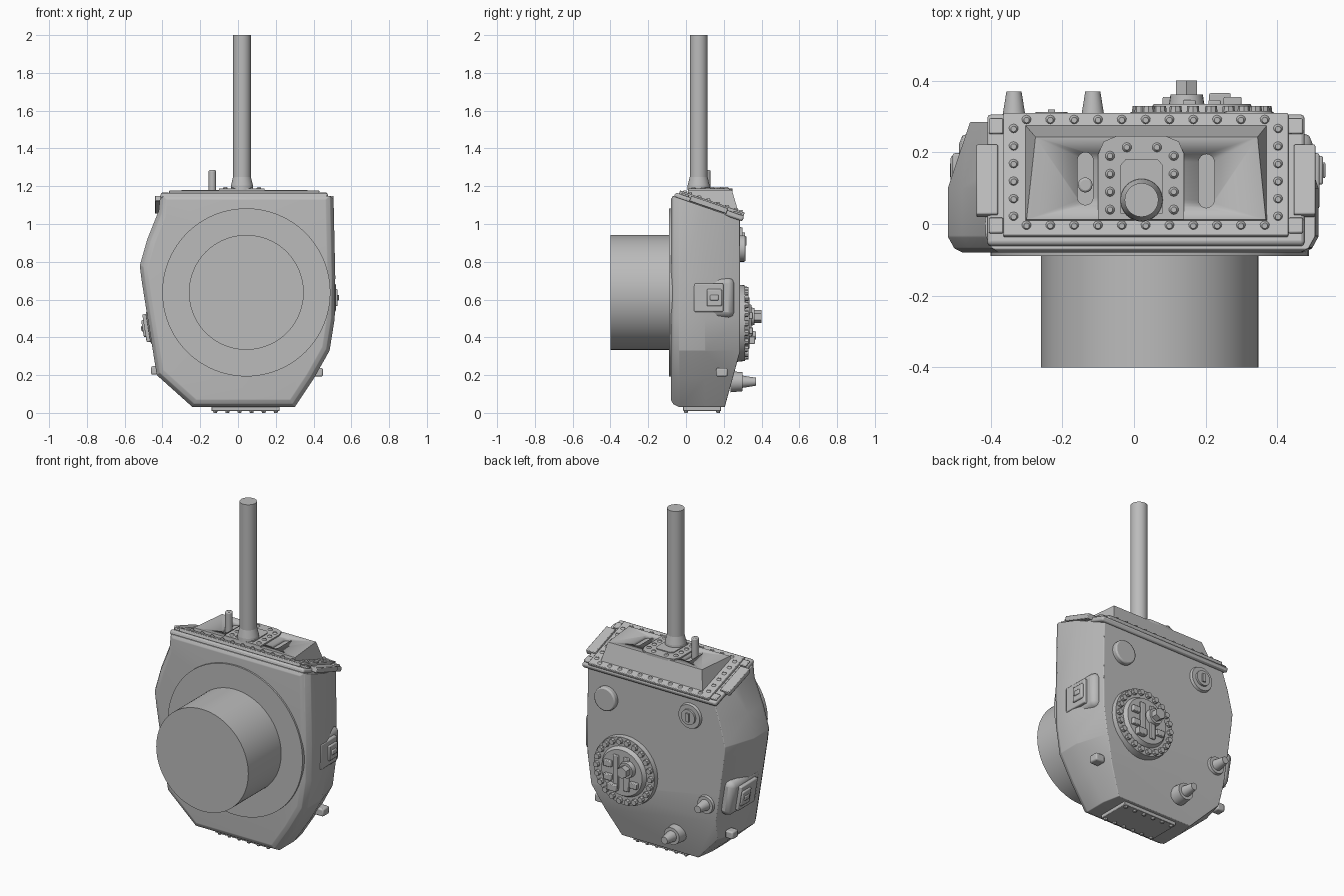
import bpy, bmesh, math
from mathutils import Matrix, Vector

if "Cube" in bpy.data.objects:
    bpy.data.objects.remove(bpy.data.objects["Cube"])

GREY = (0.5, 0.5, 0.5, 1)
mat = bpy.data.materials.new("cast_grey")
mat.use_nodes = True
mat.diffuse_color = GREY
mat.node_tree.nodes["Principled BSDF"].inputs["Base Color"].default_value = GREY

T = Matrix.Translation
BACK = Matrix.Rotation(math.radians(-90), 4, 'X')    # local z points to +y
LID = T((0.033, 0.1325, 1.1215)) @ Matrix.Rotation(math.radians(-19), 4, 'X')
SLOPE = math.tan(math.radians(19))


def finish(name, bm, bevel=0.0, segs=2, angle=30):
    bmesh.ops.recalc_face_normals(bm, faces=bm.faces)
    me = bpy.data.meshes.new(name)
    bm.to_mesh(me)
    bm.free()
    me.materials.append(mat)
    ob = bpy.data.objects.new(name, me)
    bpy.context.collection.objects.link(ob)
    if bevel:
        m = ob.modifiers.new("bevel", 'BEVEL')
        m.width, m.segments, m.angle_limit = bevel, segs, math.radians(angle)
    bpy.ops.object.select_all(action='DESELECT')
    bpy.context.view_layer.objects.active = ob
    ob.select_set(True)
    bpy.ops.object.shade_smooth_by_angle(angle=math.radians(35))
    return ob


def add_box(bm, size, loc, frame=Matrix()):
    m = frame @ T(loc) @ Matrix.Diagonal((*size, 1))
    bmesh.ops.create_cube(bm, size=1, matrix=m)


def add_cone(bm, r1, r2, depth, loc, frame=Matrix(), n=32):
    """Frustum standing on loc along the frame's z."""
    bmesh.ops.create_cone(bm, cap_ends=True, segments=n, radius1=r1, radius2=r2,
                          depth=depth, matrix=frame @ T(Vector(loc) + Vector((0, 0, depth / 2))))


def back_cone(bm, r1, r2, x, z, y0, y1, n=32):
    add_cone(bm, r1, r2, y1 - y0, (0, 0, 0), T((x, y0, z)) @ BACK, n)


def box(name, size, loc, frame=Matrix(), bevel=0.006):
    bm = bmesh.new()
    add_box(bm, size, loc, frame)
    return finish(name, bm, bevel)


def prism(name, pts, z0, z1, bevel=0):
    bm = bmesh.new()
    f = bm.faces.new([bm.verts.new((x, y, z0)) for x, y in pts])
    ext = bmesh.ops.extrude_face_region(bm, geom=[f])
    for v in ext["geom"]:
        if isinstance(v, bmesh.types.BMVert):
            v.co.z = z1
    return finish(name, bm, bevel)


def slot(x, y0, y1, r):
    arc = [i * math.pi / 8 for i in range(9)]
    return ([(x + r * math.cos(a), y1 - r + r * math.sin(a)) for a in arc]
            + [(x - r * math.cos(a), y0 + r - r * math.sin(a)) for a in arc])


# Main casing: outline lofted from front to back, then trimmed by sloping planes
outline = [(-.24, .03), (.30, .03), (.40, .18), (.485, .33), (.512, .5), (.515, .72),
           (.505, 1.17), (-.41, 1.17), (-.42, 1.07), (-.48, .92), (-.52, .78),
           (-.51, .7), (-.475, .48), (-.43, .2)]
stations = [(-.08, .92, .93), (-.068, .965, .97), (-.035, 1, 1), (.1, 1, 1), (.285, .88, 1)]
bm = bmesh.new()
rings = [[bm.verts.new((x * sx, y, .6 + (z - .6) * sz)) for x, z in outline]
         for y, sx, sz in stations]
for a, b in zip(rings, rings[1:]):
    for i in range(len(a)):
        j = (i + 1) % len(a)
        bm.faces.new((a[i], a[j], b[j], b[i]))
bm.faces.new(rings[0])
bm.faces.new(rings[-1])
cuts = [(LID @ Vector((0, 0, -.04)), LID.to_3x3() @ Vector((0, 0, 1))),
        (Vector((0, .285, .32)), Vector((0, .29, -.08)))]
for co, no in cuts:
    bmesh.ops.bisect_plane(bm, geom=bm.verts[:] + bm.edges[:] + bm.faces[:],
                           plane_co=co, plane_no=no, clear_outer=True)
    bmesh.ops.holes_fill(bm, edges=bm.edges[:], sides=0)
finish("casing", bm, 0.018, 3, 20)

# Front flange and big drum
front = Matrix.Rotation(math.radians(90), 4, 'X')
for name, r, y, d in (("front_flange", .445, -.06, .03), ("front_drum", .304, -.08, .32)):
    bm = bmesh.new()
    add_cone(bm, r, r, d, (0, 0, 0), T((.044, y, .638)) @ front, 96)
    finish(name, bm)

# Sloping lid with tabs and corner pads
box("lid_flange", (.885, .385, .03), (0, 0, -.033), LID, .01)
box("lid_plate", (.795, .362, .02), (0, .008, -.01), LID, .004)
bm = bmesh.new()
for s in (-1, 1):
    add_box(bm, (.06, .206, .03), (s * .443, -.005, -.022), LID)
    for v in (-.14, .153):
        add_box(bm, (.04, .045, .012), (s * .418, v, -.014), LID)
finish("lid_tabs", bm, .004)

# Raised wedge with a level top, dying into the lid at the front
def lid_z(y):
    return 1.1215 - SLOPE * (y - .1325)

bm = bmesh.new()
low = [bm.verts.new((x, y, lid_z(y) - .01)) for x, y in
       ((-.305, .008), (.373, .008), (.373, .278), (-.305, .278))]
top = [bm.verts.new((x, y, 1.18)) for x, y in
       ((-.30, .012), (.368, .012), (.345, .243), (-.275, .243))]
bm.faces.new(low)
bm.faces.new(top)
for i in range(4):
    j = (i + 1) % 4
    bm.faces.new((low[i], low[j], top[j], top[i]))
wedge = finish("lid_wedge", bm)
for x, y0, y1 in ((-.136, .053, .2), (.202, .045, .195)):
    cutter = prism("slot_cutter", slot(x, y0, y1, .022), 1.163, 1.25)
    m = wedge.modifiers.new("slot", 'BOOLEAN')
    m.operation, m.object, m.solver = 'DIFFERENCE', cutter, 'EXACT'
    bpy.context.view_layer.objects.active = wedge
    bpy.ops.object.modifier_apply(modifier=m.name)
    bpy.data.objects.remove(cutter)

# Lever mount, lever and small selector pin
prism("lever_mount", [(-.1, .012), (.14, .012), (.14, .195), (.125, .23), (.09, .245),
                      (-.05, .245), (-.085, .23), (-.1, .195)], 1.17, 1.188)
prism("lever_pad", [(-.037, .03), (.08, .03), (.08, .165), (.065, .182), (-.022, .182),
                    (-.037, .165)], 1.18, 1.193)
bm = bmesh.new()
z = 1.18
for r1, r2, z2 in ((.06, .058, 1.205), (.058, .047, 1.25), (.047, .047, 2.0)):
    add_cone(bm, r1, r2, z2 - z, (.021, .067, z), n=48)
    z = z2
finish("lever", bm)
prism("selector_pin", slot(-.136, .088, .13, .02), 1.15, 1.285, .006)

# Lid bolts
bm = bmesh.new()
spots = [(-.30 + .0665 * i, y) for i in range(11) for y in (-.005, .29)]
spots += [(x, .02 + .049 * i) for i in range(6) for x in (-.336, .402)]
for x, y in spots:
    add_cone(bm, .014, .008, .01, (x, y, lid_z(y) - .002), n=10)
mount = [(x, .04 + .05 * i) for i in range(4) for x in (-.067, .111)]
for x, y in mount + [(-.02, .214), (.064, .214)]:
    add_cone(bm, .014, .008, .009, (x, y, 1.187), n=10)
finish("lid_bolts", bm)

# Rear hub cover: stepped rings, bolt circle, ribs and plugs
HX, HZ = .19, .475
bm = bmesh.new()
back_cone(bm, .205, .2, HX, HZ, .27, .312, 48)
for i in range(22):
    a = i * math.tau / 22
    back_cone(bm, .019, .016, HX + .178 * math.cos(a), HZ + .178 * math.sin(a), .30, .33, 8)
back_cone(bm, .155, .135, HX, HZ, .30, .335, 48)
finish("hub_cover", bm)
bm = bmesh.new()
for dx, w, dz, h, y in ((-.035, .035, 0, .2, .346), (.035, .035, 0, .2, .346),
                        (.085, .05, .04, .035, .355), (.085, .05, -.04, .035, .355),
                        (-.085, .05, -.05, .035, .355), (.05, .06, -.09, .04, .365)):
    add_box(bm, (w, y - .32, h), (HX + dx, (y + .32) / 2, HZ + dz))
finish("hub_ribs", bm, .004)
bm = bmesh.new()
back_cone(bm, .05, .045, .147, .51, .33, .362, 24)
back_cone(bm, .034, .034, .147, .51, .36, .4, 6)
finish("hub_plug", bm)

# Other rear fittings
bm = bmesh.new()
back_cone(bm, .07, .07, .32, .87, .27, .315)
finish("rear_cap", bm, .008)
bm = bmesh.new()
for r1, r2, y0, y1 in ((.078, .07, .275, .3), (.045, .045, .29, .312)):
    back_cone(bm, r1, r2, -.23, .91, y0, y1)
add_box(bm, (.02, .02, .05), (-.23, .31, .91))
finish("rear_filler", bm)
for name, x, z, y in (("upper_drain", -.335, .41, .275), ("lower_drain", -.115, .165, .235)):
    bm = bmesh.new()
    back_cone(bm, .056, .05, x, z, y, .3)
    back_cone(bm, .034, .021, x, z, .29, .37)
    finish(name, bm)

# Side bosses with latch boxes and small studs
for side, s, x, z, tilt in (("left", 1, .5, .61, 0), ("right", -1, -.478, .45, 9)):
    f = T((x, .12, z)) @ Matrix.Rotation(math.radians(-tilt), 4, 'Y')
    box(side + "_boss", (.14, .27, .21), (-s * .072, 0, 0), f, .03)
    bm = bmesh.new()
    add_box(bm, (.045, .155, .15), (-s * .005, 0, 0), f)
    add_box(bm, (.02, .08, .09), (s * .018, .03, 0), f)
    add_box(bm, (.012, .045, .03), (s * .029, .03, 0), f)
    finish(side + "_latch", bm, .006)
box("left_stud", (.06, .06, .045), (.42, .19, .215), bevel=.008)
box("right_stud", (.05, .055, .045), (-.435, .19, .225), bevel=.008)

# Bottom plate with bolts
box("bottom_plate", (.36, .2, .03), (.04, .085, .025), bevel=.003)
bm = bmesh.new()
for i in range(6):
    for y in (0, .17):
        add_cone(bm, .009, .012, .012, (-.12 + .064 * i, y, 0), n=8)
finish("bottom_bolts", bm)
